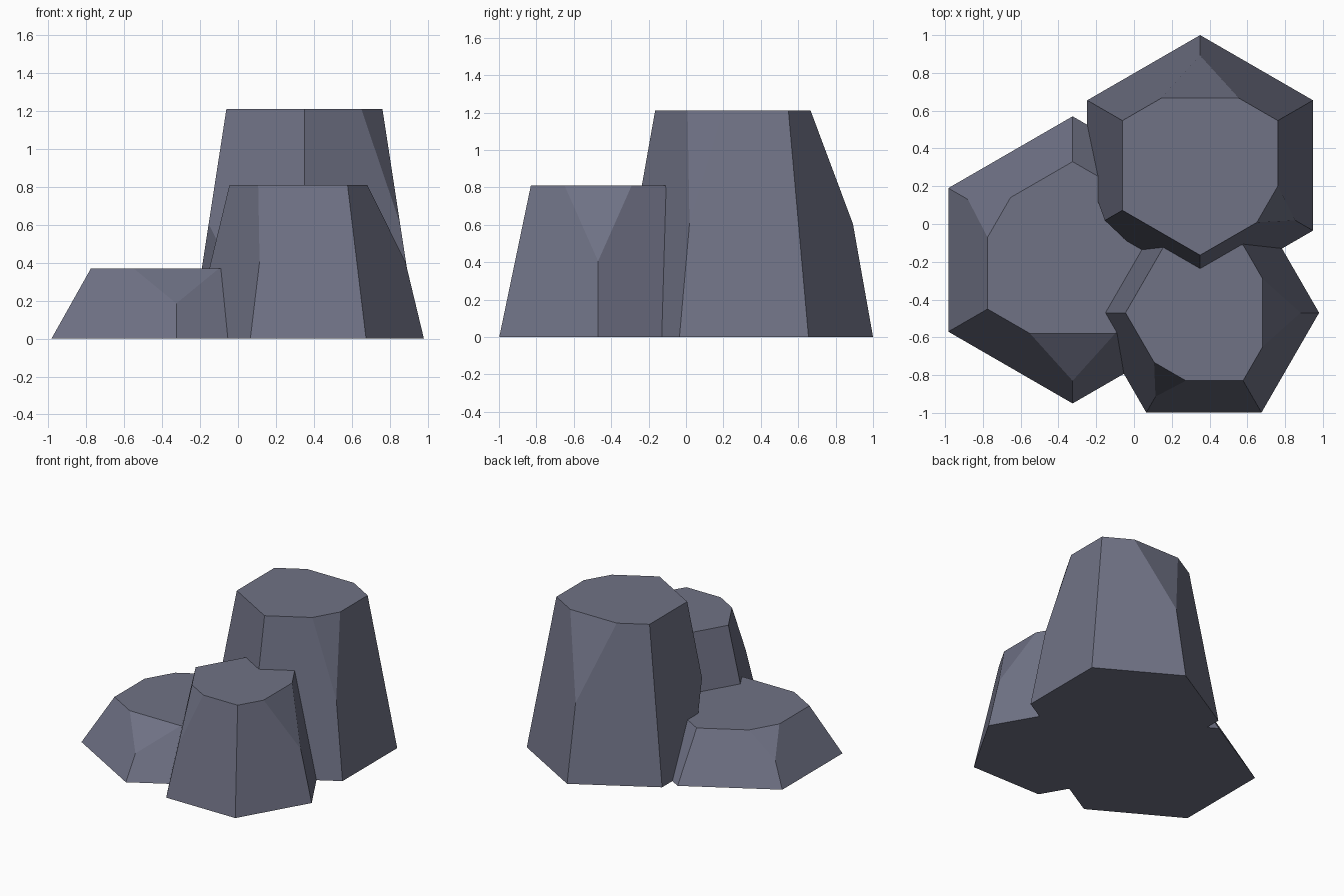
import bpy
import bmesh
import math
from mathutils import Vector

cube = bpy.data.objects.get("Cube")
if cube:
    bpy.data.objects.remove(cube, do_unlink=True)

COLOUR = (0.16, 0.168, 0.235, 1.0)
stone = bpy.data.materials.new("slate_grey")
stone.use_nodes = True
stone.diffuse_color = COLOUR
stone.node_tree.nodes["Principled BSDF"].inputs["Base Color"].default_value = COLOUR


def ring(centre, radius, z, start):
    """Six corners of a level hexagon."""
    angles = [math.radians(start + 60 * i) for i in range(6)]
    return [Vector((centre[0] + radius * math.cos(a),
                    centre[1] + radius * math.sin(a), z)) for a in angles]


def rock(name, centre, base_radius, top_radius, height, start, top_chips, base_chips):
    """Tapered hexagonal rock; chips map a corner to its (previous, next) cut ratios."""
    base = ring(centre, base_radius, 0, start)
    top = ring(centre, top_radius, height, start)
    points = []
    for corners, others, chips in ((base, top, base_chips), (top, base, top_chips)):
        for i, corner in enumerate(corners):
            if i in chips:
                before, after = chips[i]
                points += [corner.lerp(corners[i - 1], before),
                           corner.lerp(corners[(i + 1) % 6], after),
                           corner.lerp(others[i], 0.5)]
            else:
                points.append(corner)

    # Wrap the chipped corners in flat facets
    bm = bmesh.new()
    for p in points:
        bm.verts.new(p)
    bmesh.ops.convex_hull(bm, input=bm.verts[:])
    bmesh.ops.dissolve_limit(bm, angle_limit=math.radians(0.5),
                             verts=bm.verts[:], edges=bm.edges[:])
    bmesh.ops.recalc_face_normals(bm, faces=bm.faces[:])
    mesh = bpy.data.meshes.new(name)
    bm.to_mesh(mesh)
    bm.free()
    mesh.materials.append(stone)
    obj = bpy.data.objects.new(name, mesh)
    bpy.context.collection.objects.link(obj)


SMALL, LARGE = (0.27, 0.27), (0.5, 0.5)

# Corners run anticlockwise from the start angle
rock("tall_rock", (0.35, 0.31), 0.69, 0.475, 1.21, 30,
     {1: LARGE, 5: SMALL}, {3: (0.45, 0.65)})
rock("middle_rock", (0.37, -0.47), 0.61, 0.415, 0.81, 0,
     {0: LARGE, 4: SMALL}, {})
rock("low_rock", (-0.325, -0.19), 0.76, 0.52, 0.37, 30,
     {2: SMALL, 4: LARGE}, {})
